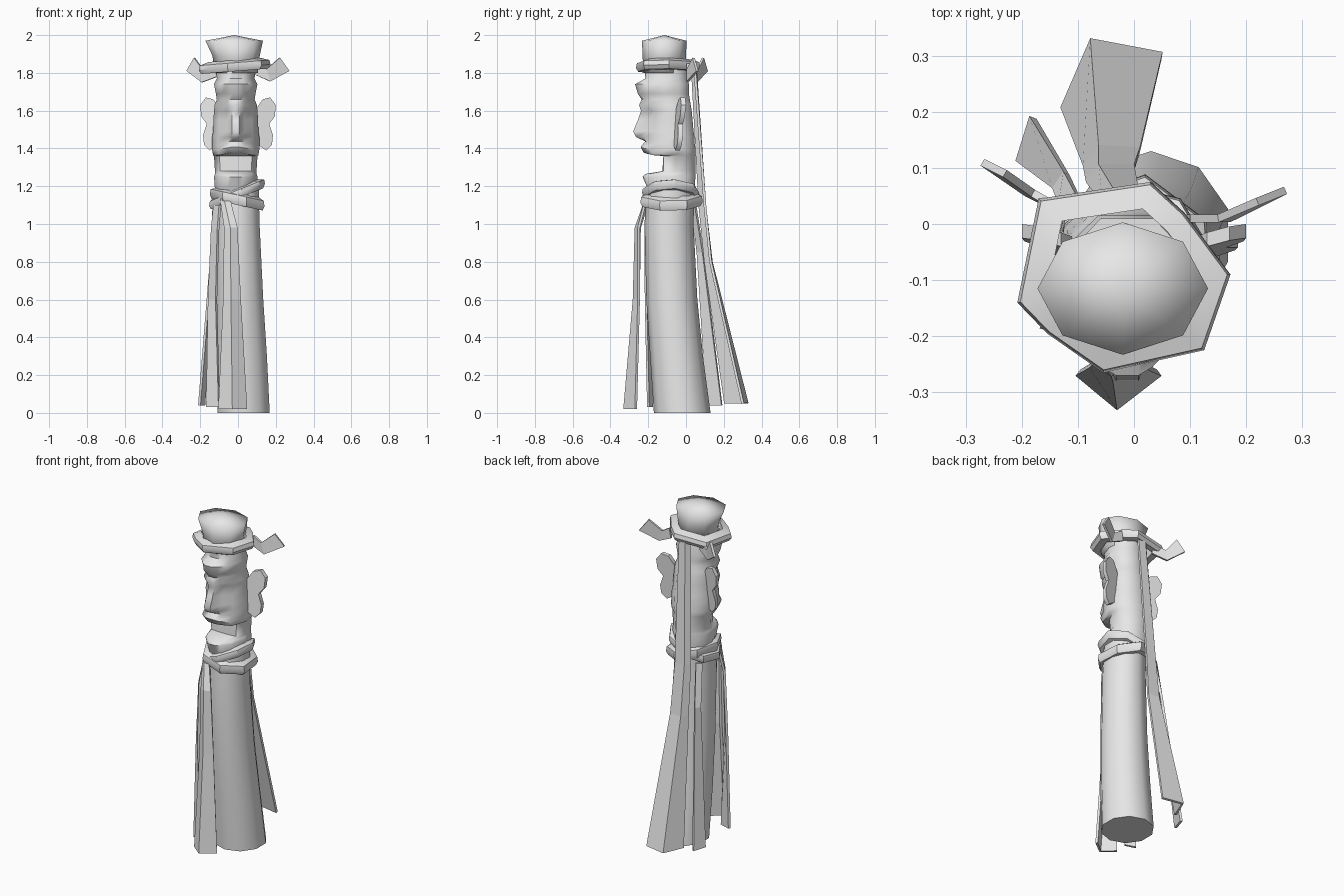
import bpy, bmesh, math

if "Cube" in bpy.data.objects:
    bpy.data.objects.remove(bpy.data.objects["Cube"], do_unlink=True)

grey = bpy.data.materials.new("plain_grey")
grey.use_nodes = True
grey.diffuse_color = (0.8, 0.8, 0.8, 1)
grey.node_tree.nodes["Principled BSDF"].inputs["Base Color"].default_value = (0.8, 0.8, 0.8, 1)


def finish(name, bm, smooth=None):
    """Turn a bmesh into a named grey object, optionally smooth up to an angle."""
    bmesh.ops.recalc_face_normals(bm, faces=bm.faces)
    mesh = bpy.data.meshes.new(name)
    bm.to_mesh(mesh)
    bm.free()
    mesh.materials.append(grey)
    if smooth:
        mesh.shade_smooth()
        mesh.set_sharp_from_angle(angle=math.radians(smooth))
    obj = bpy.data.objects.new(name, mesh)
    bpy.context.scene.collection.objects.link(obj)
    return obj


def ellipse(n, cx, cy, rx, ry, z, turn=0.0):
    angles = [math.tau * (i + turn) / n for i in range(n)]
    return [(cx + rx * math.cos(a), cy + ry * math.sin(a), z) for a in angles]


def bridge(bm, rings):
    """Join successive closed rings of vertices with quads."""
    for a, b in zip(rings, rings[1:]):
        n = len(a)
        for i in range(n):
            j = (i + 1) % n
            bm.faces.new((a[i], a[j], b[j], b[i]))


def loft(name, rings, apex=None, smooth=50):
    bm = bmesh.new()
    rows = [[bm.verts.new(p) for p in ring] for ring in rings]
    bridge(bm, rows)
    bm.faces.new(rows[0])
    if apex:
        tip = bm.verts.new(apex)
        top = rows[-1]
        for i, v in enumerate(top):
            bm.faces.new((v, top[(i + 1) % len(top)], tip))
    else:
        bm.faces.new(rows[-1])
    return finish(name, bm, smooth)


def band(name, outline, slope, height):
    """Faceted cloth ring around an outline, rounded outside and tilted sideways."""
    bm = bmesh.new()
    cx = sum(p[0] for p in outline) / len(outline)
    cy = sum(p[1] for p in outline) / len(outline)
    section = [(1, -0.15), (0.97, 0.25), (0.72, 0.5), (0.72, -0.5), (0.93, -0.5)]
    rings = []
    for scale, up in section:
        ring = [(cx + (x - cx) * scale, cy + (y - cy) * scale, z) for x, y, z in outline]
        rings.append([bm.verts.new((x, y, z + up * height + slope * x)) for x, y, z in ring])
    bridge(bm, rings + rings[:1])
    return finish(name, bm, 40)


def strip(name, rows, thick=0.014):
    """Thin cloth sheet through rows of points."""
    bm = bmesh.new()
    grid = [[bm.verts.new(p) for p in row] for row in rows]
    for a, b in zip(grid, grid[1:]):
        for i in range(len(a) - 1):
            bm.faces.new((a[i], a[i + 1], b[i + 1], b[i]))
    obj = finish(name, bm)
    mod = obj.modifiers.new("cloth_thickness", "SOLIDIFY")
    mod.thickness = thick
    mod.offset = 0
    return obj


def streamer(name, levels):
    """Hanging strip: each level is a height and the (x, y) points across it."""
    return strip(name, [[(x, y, z) for x, y in pts] for z, pts in levels])


# Post body: height, centre, radii
post = [(0, 0.03, -0.02, 0.145, 0.15), (0.3, 0.02, -0.05, 0.14, 0.14),
        (0.6, 0.01, -0.075, 0.13, 0.135), (1.0, 0, -0.09, 0.12, 0.13),
        (1.2, 0, -0.08, 0.115, 0.125)]
loft("post_body", [ellipse(10, cx, cy, rx, ry, z, 0.5) for z, cx, cy, rx, ry in post])

# Carved head: height, half width, back, front depth at nose, eye, cheek
face = [
    (1.18, 0.11, 0.045, -0.2, -0.19, -0.15),
    (1.25, 0.115, 0.05, -0.23, -0.215, -0.17),
    (1.265, 0.11, 0.05, -0.215, -0.2, -0.16),
    (1.28, 0.11, 0.05, -0.125, -0.125, -0.12),
    (1.36, 0.115, 0.05, -0.12, -0.12, -0.12),
    (1.37, 0.12, 0.05, -0.225, -0.21, -0.17),
    (1.4, 0.125, 0.05, -0.24, -0.23, -0.19),
    (1.43, 0.125, 0.045, -0.215, -0.205, -0.165),
    (1.46, 0.125, 0.045, -0.265, -0.225, -0.165),
    (1.49, 0.12, 0.04, -0.28, -0.205, -0.16),
    (1.55, 0.118, 0.035, -0.255, -0.195, -0.165),
    (1.6, 0.115, 0.03, -0.238, -0.185, -0.155),
    (1.63, 0.112, 0.025, -0.248, -0.23, -0.19),
    (1.66, 0.1, 0.02, -0.235, -0.215, -0.175),
    (1.69, 0.105, 0.015, -0.255, -0.245, -0.2),
    (1.74, 0.115, 0.015, -0.27, -0.255, -0.21),
    (1.77, 0.1, 0.01, -0.215, -0.205, -0.175),
    (1.84, 0.105, 0.01, -0.22, -0.21, -0.18),
]


def head_ring(z, w, back, nose, eye, cheek, cx=-0.012):
    """One mirrored slice; the upper lip droops towards its ends."""
    droop = 0.2 if 1.365 < z < 1.44 else 0
    half = [(0.02, nose), (0.045, eye), (0.75 * w, cheek), (w, (cheek + back) / 2 - 0.02),
            (0.9 * w, back - 0.05), (0.45 * w, back)]
    right = [(cx + x, y, z + droop * (0.06 - min(x, 0.09))) for x, y in half]
    left = [(2 * cx - x, y, h) for x, y, h in reversed(right)]
    return right + left


loft("carved_head", [head_ring(*row) for row in face], smooth=55)

# Flared hat with a low domed crown
loft("hat", [ellipse(8, -0.01, -0.115, 0.115, 0.11, 1.8),
             ellipse(8, -0.01, -0.115, 0.125, 0.115, 1.89),
             ellipse(8, -0.02, -0.115, 0.152, 0.118, 1.97)],
     apex=(-0.02, -0.115, 2.0), smooth=100)

# Ears: thin plates swept back towards their outer edge
outline = [(0.09, 1.6), (0.13, 1.66), (0.17, 1.67), (0.2, 1.63), (0.195, 1.57),
           (0.165, 1.53), (0.185, 1.47), (0.18, 1.42), (0.15, 1.39), (0.09, 1.43)]
for label, s in (("left", 1), ("right", -1)):
    loft(label + "_ear", [[(s * x, y + 0.25 * x + 0.08 * (z - 1.53), z) for x, z in outline]
                          for y in (-0.083, -0.058)], smooth=40)

# Cloth bands around hat and neck
brim = [(-0.17, 0.045), (-0.208, -0.14), (-0.155, -0.195), (-0.055, -0.265),
        (0.125, -0.225), (0.172, -0.09), (0.09, 0.02), (0.03, 0.075)]
band("hat_band", [(x, y, 1.84) for x, y in brim], 0.08, 0.06)
band("upper_neck_band", ellipse(8, -0.005, -0.08, 0.15, 0.155, 1.165, 0.2), 0.4, 0.06)
band("lower_neck_band", ellipse(7, 0, -0.08, 0.15, 0.17, 1.135, 0.6), -0.22, 0.07)

# Loose ends of the hat band
strip("left_hat_tail", [[(0.1, 0.01, 1.85), (0.09, 0.01, 1.79)],
                        [(0.15, 0.01, 1.82), (0.17, 0.01, 1.755)],
                        [(0.22, 0.04, 1.88), (0.27, 0.06, 1.81)]])
strip("right_hat_tail", [[(-0.12, 0.02, 1.84), (-0.11, 0.02, 1.78)],
                         [(-0.18, 0.055, 1.81), (-0.19, 0.055, 1.75)],
                         [(-0.23, 0.09, 1.88), (-0.27, 0.11, 1.81)]])

# Hanging streamers
streamer("front_streamer", [
    (1.12, [(-0.09, -0.2), (-0.07, -0.215), (-0.04, -0.215)]),
    (0.98, [(-0.07, -0.245), (-0.04, -0.265), (-0.005, -0.25)]),
    (0.6, [(-0.075, -0.25), (-0.037, -0.275), (0.012, -0.25)]),
    (0.02, [(-0.1, -0.265), (-0.03, -0.325), (0.045, -0.265)])])
streamer("side_streamer", [
    (1.1, [(-0.125, -0.14), (-0.095, -0.195)]),
    (0.97, [(-0.138, -0.17), (-0.105, -0.215)]),
    (0.6, [(-0.155, -0.17), (-0.115, -0.213)]),
    (0.03, [(-0.165, -0.18), (-0.1, -0.2)])])
streamer("rear_side_streamer", [
    (1.1, [(-0.13, 0.03), (-0.1, 0.05)]),
    (0.85, [(-0.14, 0.06), (-0.12, 0.09)]),
    (0.04, [(-0.205, 0.11), (-0.18, 0.19)])])
streamer("back_streamer", [
    (1.84, [(-0.05, 0.03), (-0.03, 0.05), (0.01, 0.045)]),
    (1.1, [(-0.08, 0.07), (-0.06, 0.1), (0, 0.1)]),
    (0.8, [(-0.085, 0.1), (-0.06, 0.135), (0.01, 0.13)]),
    (0.05, [(-0.125, 0.205), (-0.075, 0.325), (0.05, 0.3)])])
